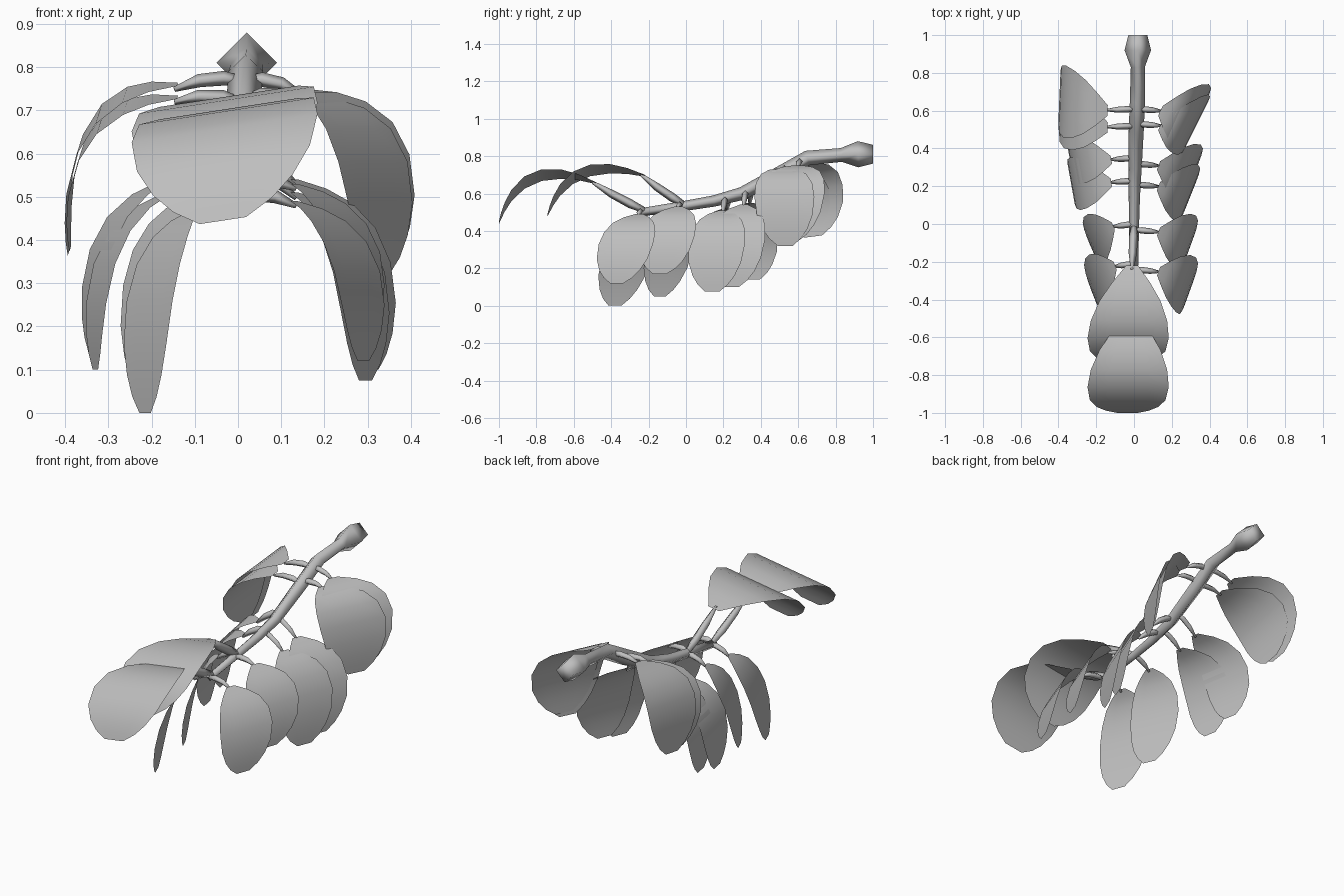
import bpy
import math
from mathutils import Vector as V

if "Cube" in bpy.data.objects:
    bpy.data.objects.remove(bpy.data.objects["Cube"])

grey = bpy.data.materials.new("plain grey")
grey.diffuse_color = (0.52, 0.52, 0.52, 1)
grey.use_nodes = True
grey.node_tree.nodes["Principled BSDF"].inputs["Base Color"].default_value = grey.diffuse_color


def make(name, verts, faces, angle):
    me = bpy.data.meshes.new(name)
    me.from_pydata(verts, [], faces)
    me.materials.append(grey)
    me.update()
    ob = bpy.data.objects.new(name, me)
    bpy.context.collection.objects.link(ob)
    bpy.context.view_layer.objects.active = ob
    ob.select_set(True)
    bpy.ops.object.shade_smooth_by_angle(angle=math.radians(angle))
    ob.select_set(False)
    return ob


def bezier(a, b, c, t):
    return a * (1 - t) ** 2 + b * 2 * t * (1 - t) + c * t * t


# Four-sided tube swept along a path, with one radius per point
def tube(name, pts, radii, n=4):
    verts, faces = [], []
    for i, p in enumerate(pts):
        d = (pts[min(i + 1, len(pts) - 1)] - pts[max(i - 1, 0)]).normalized()
        side = d.cross(V((0, 0, 1))).normalized()
        up = side.cross(d)
        for k in range(n):
            a = 2 * math.pi * k / n
            verts.append(p + (side * math.cos(a) + up * math.sin(a)) * radii[i])
    for i in range(len(pts) - 1):
        for k in range(n):
            j = (k + 1) % n
            faces.append((i * n + k, i * n + j, (i + 1) * n + j, (i + 1) * n + k))
    faces.append(tuple(reversed(range(n))))
    faces.append(tuple(range(len(verts) - n, len(verts))))
    make(name, verts, faces, 120)


# Rounded leaf blade: a bent centre line with a width that swells and closes
ROWS = [(0, .15), (.12, .48), (.25, .75), (.42, .94), (.6, 1), (.77, .93), (.88, .75), (.95, .53), (1, .25)]


def leaf(name, base, ctrl, tip, width):
    verts, faces, cols = [], [], 4
    m = cols + 1
    for t, w in ROWS:
        c = bezier(base, ctrl, tip, t)
        for k in range(m):
            verts.append(c + width * ((k / cols * 2 - 1) * w))
    for i in range(len(ROWS) - 1):
        for k in range(cols):
            faces.append((i * m + k, i * m + k + 1, (i + 1) * m + k + 1, (i + 1) * m + k))
    make(name, verts, faces, 60)


# Main stem with a swollen cut end
STEM = [(.02, 1, .81, .05), (.02, .92, .81, .07), (.02, .83, .806, .037), (.018, .65, .79, .04),
        (.012, .5, .705, .04), (.006, .3, .60, .035), (.002, .15, .56, .03),
        (0, 0, .535, .027), (0, -.24, .50, .022)]
tube("stem", [V(p[:3]) for p in STEM], [p[3] for p in STEM])


def stem_at(y):
    for a, b in zip(STEM, STEM[1:]):
        if b[1] <= y <= a[1]:
            return V(a[:3]).lerp(V(b[:3]), (a[1] - y) / (a[1] - b[1]))
    return V(STEM[-1][:3])


# Leaf stalk: thin spindle that arches a little
def stalk(name, a, b, lift, r):
    mid = (a + b) / 2 + V((0, 0, lift))
    pts = [bezier(a, mid, b, t) for t in (0, .3, .65, 1)]
    tube(name, pts, [r * .6, r, r * .9, r * .35])


# Side leaves: base point, tip point, half-width across the blade, height of the bend
SIDE = [
    ("right_1", (.14, .60, .75), (.335, .55, .34), (.08, .17, 0), -.01),
    ("right_2", (.14, .52, .735), (.33, .53, .32), (.08, .16, 0), -.01),
    ("right_3", (.13, .31, .54), (.31, .245, .10), (.06, .15, 0), -.07),
    ("right_4", (.13, .20, .51), (.295, .14, .075), (.06, .15, 0), -.06),
    ("right_5", (.13, -.04, .53), (.29, -.14, .17), (.053, .145, 0), -.06),
    ("right_6", (.13, -.25, .49), (.29, -.37, .12), (.053, .145, 0), -.06),
    ("left_1", (-.14, .60, .76), (-.392, .68, .37), (.008, .19, .025), .0),
    ("left_2", (-.14, .51, .73), (-.388, .63, .38), (.008, .18, .025), .0),
    ("left_3", (-.12, .34, .55), (-.34, .36, .14), (-.025, .14, 0), -.05),
    ("left_4", (-.12, .22, .52), (-.33, .21, .10), (-.025, .14, 0), -.05),
    ("left_5", (-.11, -.01, .50), (-.22, -.14, .05), (-.055, .125, 0), -.09),
    ("left_6", (-.10, -.22, .47), (-.215, -.38, .0), (-.053, .135, 0), -.09),
]
for name, base, tip, w, bend in SIDE:
    base, tip = V(base), V(tip)
    ctrl = V((tip.x * 1.08, (base.y + tip.y) / 2, base.z + bend))
    leaf("leaf_" + name, base, ctrl, tip, V(w))
    stalk("stalk_" + name, stem_at(base.y + .01), base + (tip - base) * .03, .03, .017)

# Two end leaves reaching forward, rolled slightly to one side
for name, root, by, bz, rise in (("rear", 0, -.22, .695, .135), ("front", -.21, -.48, .655, .165)):
    base = V((-.01, by, bz))
    tip = V((-.035, by - .52, bz - .21))
    ctrl = V((-.035, by - .41, bz + rise))
    leaf("end_leaf_" + name, base, ctrl, tip, V((.215, 0, .033)))
    stalk("end_stalk_" + name, stem_at(root), base + V((0, -.02, .005)), -.015, .024)
